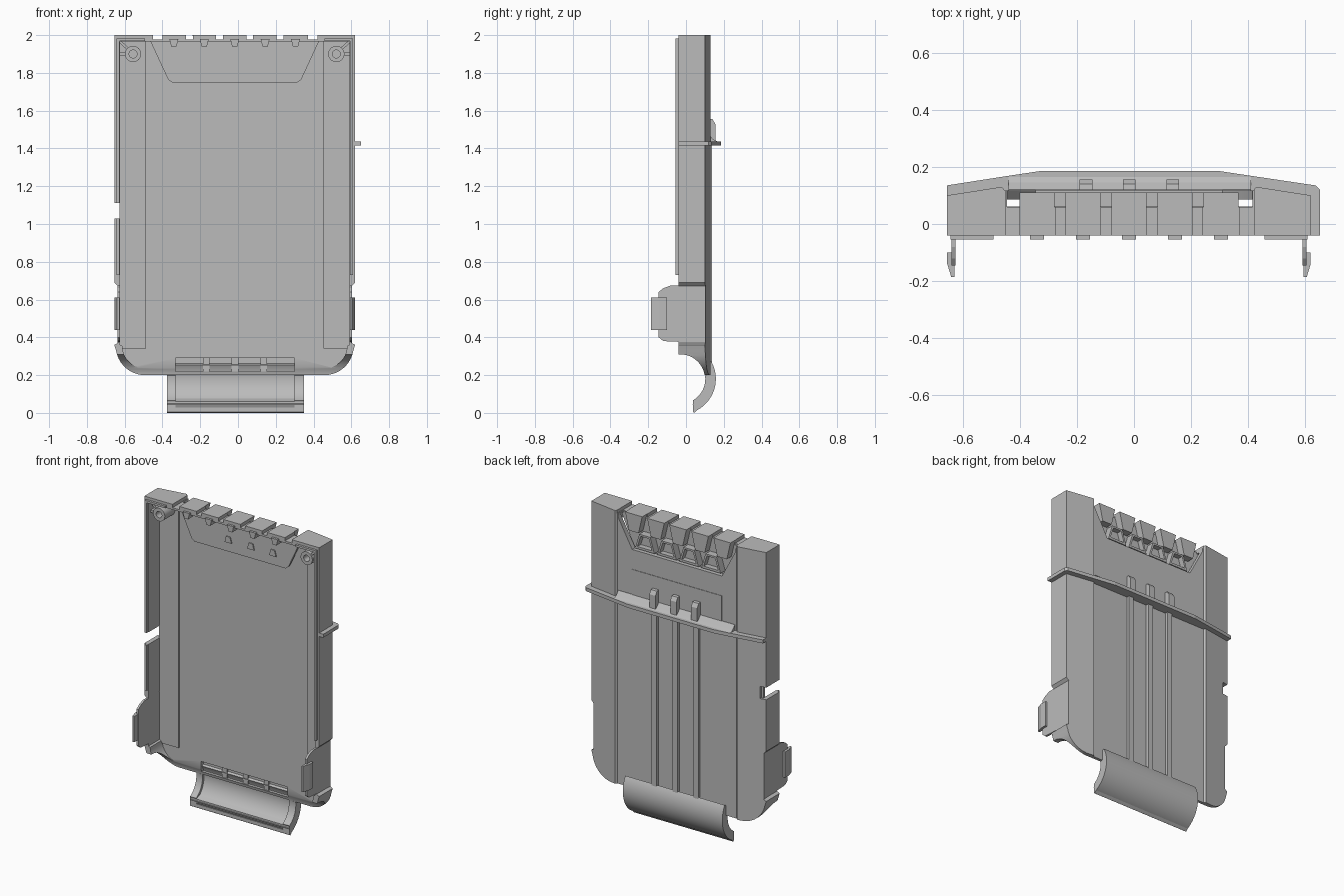
import bpy, bmesh
from math import sin, cos, radians
from mathutils import Vector

if "Cube" in bpy.data.objects:
    bpy.data.objects.remove(bpy.data.objects["Cube"], do_unlink=True)

grey = bpy.data.materials.new("plain_grey")
grey.use_nodes = True
grey.diffuse_color = (0.5, 0.5, 0.5, 1)
grey.node_tree.nodes["Principled BSDF"].inputs["Base Color"].default_value = (0.5, 0.5, 0.5, 1)

MID = -0.0175      # middle of the case across x
HALF = 0.6375      # half width of the case
HOOK_Y, HOOK_Z = -0.03, 0.18


def prism(name, pts, axis, a, b):
    """Extrude a closed profile along one axis from a to b."""
    place = {"x": lambda p, t: (t, p[0], p[1]),
             "y": lambda p, t: (p[0], t, p[1]),
             "z": lambda p, t: (p[0], p[1], t)}[axis]
    bm = bmesh.new()
    face = bm.faces.new([bm.verts.new(place(p, a)) for p in pts])
    out = bmesh.ops.extrude_face_region(bm, geom=[face])
    move = Vector(place((0, 0), b - a))
    bmesh.ops.translate(bm, vec=move, verts=[v for v in out["geom"] if isinstance(v, bmesh.types.BMVert)])
    bmesh.ops.recalc_face_normals(bm, faces=bm.faces)
    mesh = bpy.data.meshes.new(name)
    bm.to_mesh(mesh)
    bm.free()
    mesh.materials.append(grey)
    obj = bpy.data.objects.new(name, mesh)
    bpy.context.collection.objects.link(obj)
    return obj


def box(name, x0, x1, y0, y1, z0, z1):
    return prism(name, [(x0, y0), (x1, y0), (x1, y1), (x0, y1)], "z", z0, z1)


def carve(obj, cutter, operation="DIFFERENCE"):
    mod = obj.modifiers.new("carve", "BOOLEAN")
    mod.operation, mod.solver, mod.object = operation, "EXACT", cutter
    bpy.context.view_layer.objects.active = obj
    bpy.ops.object.modifier_apply(modifier=mod.name)
    bpy.data.objects.remove(cutter, do_unlink=True)


def smooth(obj):
    bpy.ops.object.select_all(action="DESELECT")
    obj.select_set(True)
    bpy.context.view_layer.objects.active = obj
    bpy.ops.object.shade_smooth_by_angle(angle=radians(30))


def arc(cx, cy, r, start, end, n=16):
    steps = [radians(start + (end - start) * i / n) for i in range(n + 1)]
    return [(cx + r * cos(t), cy + r * sin(t)) for t in steps]


def mirrored(pts):
    """Right half of an outline, closed with its mirror image."""
    return [(MID + x, y) for x, y in pts] + [(MID - x, y) for x, y in reversed(pts)]


def trapezoid(x, z0, z1, low, high):
    return [(x - low, z0), (x + low, z0), (x + high, z1), (x - high, z1)]


# Case: cross-section trimmed to its front outline, then hollowed
section = mirrored([(HALF, -0.04), (HALF, 0.1), (0.445, 0.13), (0.435, 0.118)])
case = prism("case", section, "z", 0.1, 2)
corner = list(reversed(arc(0.475, 0.355, 0.155, -90, -10, 10)))
outline = mirrored([(HALF, 2.1), (HALF, 0.69), (0.618, 0.67), (0.618, 0.37), (HALF, 0.36)] + corner)
carve(case, prism("cutter", outline, "y", -1, 1), "INTERSECT")
inner_corner = list(reversed(arc(0.475, 0.355, 0.12, -90, 0, 10)))
hollow = mirrored([(HALF - 0.03, 1.965), (HALF - 0.03, 0.36)] + inner_corner)
carve(case, prism("cutter", hollow, "y", -1, 0.085))
carve(case, prism("cutter", arc(HOOK_Y, HOOK_Z, 0.13, 0, 352.5, 47), "x", -1, 1))
carve(case, box("cutter", -1, -0.615, -1, 1, 1.03, 1.11))
carve(case, box("cutter", -0.33, 0.3, 0, 0.112, 0.22, 0.29))

# Tapered recess in the top of the back, with its inner housing
recess = [(-0.345, 1.77), (0.31, 1.77), (0.415, 1.96), (0.415, 2.1), (-0.445, 2.1), (-0.445, 1.96)]
carve(case, prism("cutter", recess, "y", 0.06, 1))
housing = [(-0.35, 1.75), (0.315, 1.75), (0.335, 1.765), (0.43, 1.97), (-0.465, 1.97), (-0.37, 1.765)]
prism("recess_housing", housing, "y", 0.045, 0.062)
grooves = [(-0.45, -0.4), (0.37, 0.42)] + [(MID + x - 0.018, MID + x + 0.018) for x in (-0.24, -0.08, 0.08, 0.24)]
for x0, x1 in grooves:
    carve(case, box("cutter", x0, x1, -1, 1, 1.978, 2.1))
smooth(case)

# Two rows of blocks in the recess
for i in range(5):
    x = MID + (i - 2) * 0.161
    prism("upper_block", trapezoid(x, 1.885, 2, 0.035, 0.062), "y", 0.055, 0.11)
    prism("front_tab", trapezoid(x, 1.94, 1.98, 0.014, 0.024), "y", -0.055, 0.05)
for i in range(4):
    x = MID + (i - 1.5) * 0.161
    block = prism("lower_frame", trapezoid(x, 1.78, 1.88, 0.07, 0.04), "y", 0.055, 0.11)
    carve(block, prism("cutter", trapezoid(x, 1.795, 1.868, 0.053, 0.03), "y", 0.075, 1))
for x in (-0.1, 0.065, 0.225):
    prism("housing_mark", trapezoid(x, 1.81, 1.85, 0.025, 0.014), "y", 0.038, 0.046)

# Matching parts of both sides
for s in (-1, 1):
    def side_box(name, near, far, *rest):
        x0, x1 = sorted((MID + s * near, MID + s * far))
        return box(name, x0, x1, *rest)

    side_box("inner_side_strip", 0.47, 0.61, 0.075, 0.09, 0.34, 1.965)
    for z0, z1 in ([(0.73, 1.03), (1.11, 1.98)] if s < 0 else [(0.73, 1.98)]):
        side_box("side_lip", 0.61, 0.625, -0.055, 0.0, z0, z1)
    side_box("corner_lip", 0.475, 0.625, -0.055, 0.0, 1.968, 1.982)

    # Clip plate with a tapered tooth
    plate = [(0.1, 0.37), (-0.12, 0.38), (-0.145, 0.4), (-0.145, 0.64), (-0.12, 0.66), (-0.08, 0.675), (0.1, 0.675)]
    prism("clip_plate", plate, "x", MID + s * 0.607, MID + s * 0.621)
    tooth = [(0.61, -0.185), (0.622, -0.185), (0.636, -0.14), (0.636, -0.1), (0.61, -0.1)]
    prism("clip_tooth", [(MID + s * x, y) for x, y in tooth], "z", 0.44, 0.61)

    # Screw post with bracing webs
    cx = MID + s * 0.538
    post = prism("screw_post", arc(cx, 1.9, 0.043, 0, 345, 23), "y", -0.03, 0.09)
    carve(post, prism("cutter", arc(cx, 1.9, 0.021, 0, 345, 23), "y", -1, 0.06))
    smooth(post)
    side_box("post_web", 0.575, 0.62, -0.02, 0.09, 1.893, 1.907)
    web = [(cx + s * 0.025, 1.935), (cx + s * 0.035, 1.925), (cx + s * 0.085, 1.97), (cx + s * 0.075, 1.98)]
    prism("diagonal_web", web, "y", -0.02, 0.09)

# Raised fin around the back and the left side
fin = [(-0.655, 0.135), (-0.45, 0.167), (-0.33, 0.185), (0.3, 0.185), (0.42, 0.167), (0.635, 0.135), (0.65, 0.12),
       (0.65, -0.04), (0.61, -0.04), (0.61, 0.09), (0.4, 0.1), (-0.43, 0.1), (-0.655, 0.09)]
prism("back_fin", fin, "z", 1.415, 1.438)
fillet = [(0.1, 1.425), (0.165, 1.425), (0.165, 1.438), (0.145, 1.447), (0.12, 1.475), (0.1, 1.475)]
prism("fin_fillet", fillet, "x", -0.44, 0.41)

# Back ribs and shallow label panel
for x in (-0.168, -0.016, 0.136):
    box("long_rib", x - 0.018, x + 0.018, 0.1, 0.138, 0.22, 1.42)
    tip = [(0.1, 1.42), (0.155, 1.42), (0.155, 1.53), (0.14, 1.555), (0.1, 1.56)]
    prism("rib_tip", tip, "x", x - 0.022, x + 0.022)
box("label_panel", -0.345, 0.31, 0.115, 0.121, 1.44, 1.64)

# Curved hook at the bottom, with end ribs and a slotted lip
def hook_part(name, inner, outer, start, end, x0, x1):
    pts = arc(HOOK_Y, HOOK_Z, outer, start, end, 24) + arc(HOOK_Y, HOOK_Z, inner, end, start, 24)
    part = prism(name, pts, "x", x0, x1)
    smooth(part)
    return part

hook_part("hook", 0.148, 0.188, -64, 30, -0.375, 0.35)
hook_part("hook_end_rib", 0.132, 0.15, -60, 8, -0.375, -0.33)
hook_part("hook_end_rib", 0.132, 0.15, -60, 8, 0.3, 0.35)
lip = prism("hook_lip", [(0.038, 0.005), (0.045, 0), (0.075, 0.03), (0.07, 0.075), (0.038, 0.06)], "x", -0.375, 0.35)
carve(lip, box("cutter", -0.33, 0.3, 0, 0.05, 0.028, 0.042))
